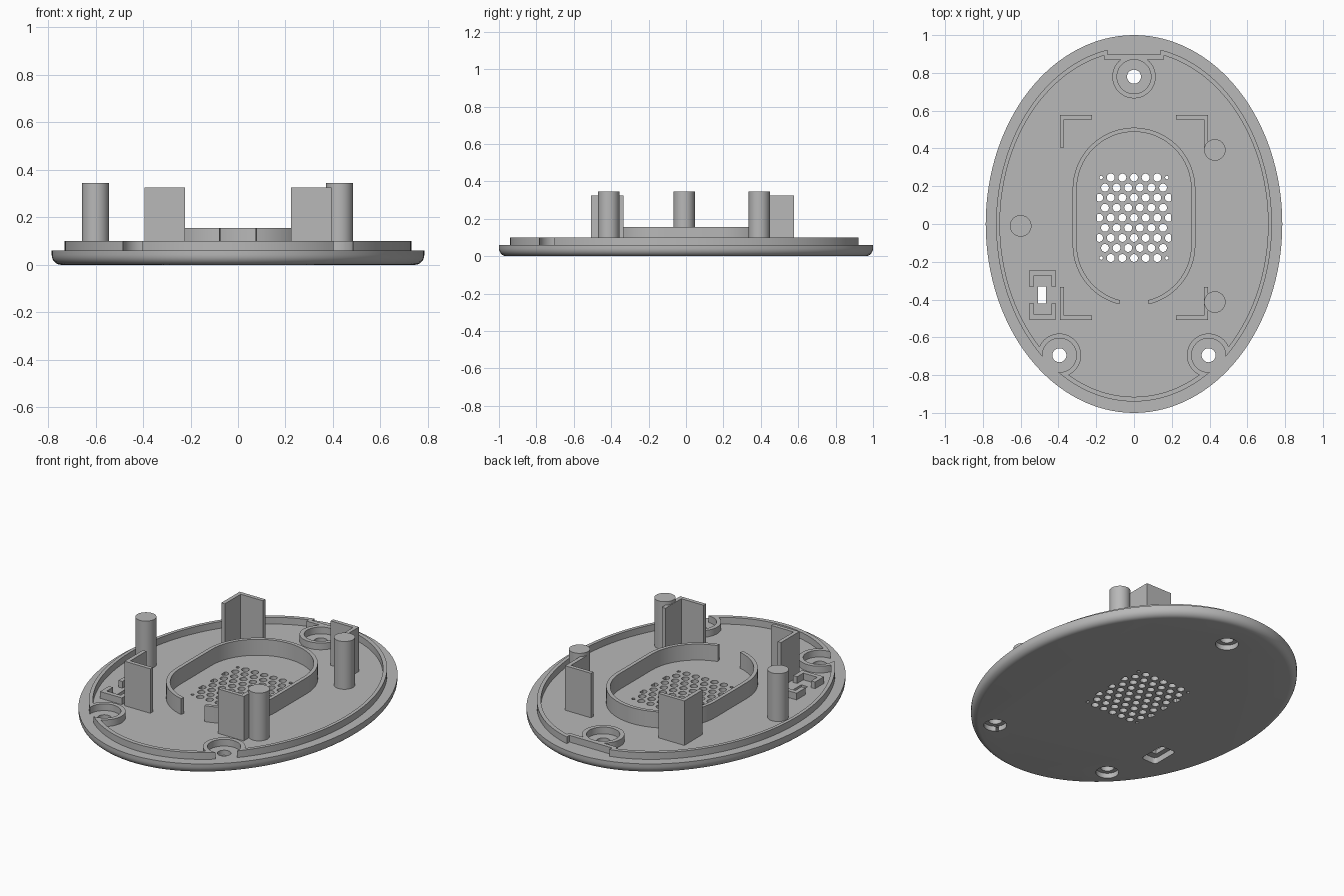
import bpy
import bmesh
from math import sin, cos, pi, radians

if "Cube" in bpy.data.objects:
    bpy.data.objects.remove(bpy.data.objects["Cube"])

grey = bpy.data.materials.new("plain grey plastic")
grey.use_nodes = True
grey.diffuse_color = (0.48, 0.48, 0.48, 1)
grey.node_tree.nodes["Principled BSDF"].inputs["Base Color"].default_value = (0.48, 0.48, 0.48, 1)

FLOOR, SUNK, LIP = 0.06, 0.052, 0.10


def arc(cx, cy, rx, ry, start=0, end=360, n=32):
    """Points along an elliptical arc; a full turn leaves out the repeated end."""
    steps = n if end - start == 360 else n - 1
    angles = [radians(start + (end - start) * i / steps) for i in range(n)]
    return [(cx + rx * cos(a), cy + ry * sin(a)) for a in angles]


def circle(cx, cy, r, n=32):
    return arc(cx, cy, r, r, n=n)


def box(x0, x1, y0, y1):
    return [(x0, y0), (x1, y0), (x1, y1), (x0, y1)]


def finish(name, bm):
    bmesh.ops.recalc_face_normals(bm, faces=bm.faces)
    mesh = bpy.data.meshes.new(name)
    bm.to_mesh(mesh)
    bm.free()
    mesh.materials.append(grey)
    obj = bpy.data.objects.new(name, mesh)
    bpy.context.collection.objects.link(obj)
    return obj


def loft(bm, rings):
    """Skin a stack of equal-length rings of 3D points and cap both ends."""
    rows = [[bm.verts.new(p) for p in ring] for ring in rings]
    for low, high in zip(rows, rows[1:]):
        for i in range(len(low)):
            j = (i + 1) % len(low)
            bm.faces.new((low[i], low[j], high[j], high[i]))
    bm.faces.new(rows[0][::-1])
    bm.faces.new(rows[-1])


def prism(name, outlines, z0, z1):
    """Extrude one or more outlines upward as one object."""
    bm = bmesh.new()
    for pts in outlines:
        loft(bm, [[(x, y, z) for x, y in pts] for z in (z0, z1)])
    return finish(name, bm)


def cut(target, cutter):
    """Subtract the cutter, bake the result and drop the cutter."""
    cutter.hide_render = True
    mod = target.modifiers.new("cut", 'BOOLEAN')
    mod.operation, mod.solver, mod.object = 'DIFFERENCE', 'EXACT', cutter
    graph = bpy.context.evaluated_depsgraph_get()
    mesh = bpy.data.meshes.new_from_object(target.evaluated_get(graph))
    target.modifiers.clear()
    target.data = mesh
    bpy.data.objects.remove(cutter)


parts = []
bosses = [(0, 0.78), (-0.395, -0.695), (0.395, -0.695)]

# Oval base plate with a rounded lower edge
rings = []
for k in range(7):
    a = pi / 2 * k / 6
    inset, z = 0.04 * (1 - sin(a)), 0.042 * (1 - cos(a))
    rings.append([(x, y, z) for x, y in arc(0, 0, 0.785 - inset, 1 - inset, n=128)])
rings.append([(x, y, FLOOR) for x, y in arc(0, 0, 0.785, 1, n=128)])
bm = bmesh.new()
loft(bm, rings)
plate = finish("base_plate", bm)
parts.append(plate)

# Screw holes with wider counterbores underneath
cut(plate, prism("screw_hole_cutter", [circle(x, y, 0.037) for x, y in bosses], -0.1, 0.2))
cut(plate, prism("counterbore_cutter", [circle(x, y, 0.062) for x, y in bosses], -0.1, 0.03))

# Switch slot with a recess underneath
cut(plate, prism("slot_cutter", [box(-0.508, -0.466, -0.42, -0.33)], -0.1, 0.2))
recess = [(-0.487 + sx * 0.03 + 0.02 * cos(radians(q + t)), -0.375 + sy * 0.065 + 0.02 * sin(radians(q + t)))
          for sx, sy, q in ((1, 1, 0), (-1, 1, 90), (-1, -1, 180), (1, -1, 270))
          for t in range(0, 91, 30)]
cut(plate, prism("recess_cutter", [recess], -0.1, 0.035))

# Staggered vent holes, trimmed at the sides of the grille
pitch, limit = 0.0615, 0.196
vents = []
for row in range(9):
    y = 0.033 + (4 - row) * pitch * 0.866
    if row % 2:
        xs = [(i - 2.5) * pitch for i in range(6)]
    else:
        xs = [i * pitch for i in range(-2, 3)]
        if 0 < row < 8:
            xs += [-3 * pitch, 3 * pitch]
        else:
            vents += [circle(s * 0.174, y, 0.01, 8) for s in (-1, 1)]
    for x in xs:
        vents.append([(max(-limit, min(limit, px)), py) for px, py in circle(x, y, 0.021, 14)])
vents = [[p for i, p in enumerate(v) if abs(p[0]) < limit or
          abs(v[i - 1][0]) < limit or abs(v[(i + 1) % len(v)][0]) < limit] for v in vents]
cut(plate, prism("vent_cutter", vents, -0.1, 0.2))

# Raised lip joined with the boss rings and the notch wall at the back
core = prism("lip_core", [arc(0, 0, 0.71, 0.915, n=128)], 0, 0.2)
cut(core, prism("boss_cutter", [circle(x, y, 0.115, 48) for x, y in bosses], -0.1, 0.3))
cut(core, prism("notch_wall_cutter", [box(-0.16, 0.16, 0.872, 1)], -0.1, 0.3))
lip = prism("raised_lip", [arc(0, 0, 0.73, 0.94, n=128)], SUNK, LIP)
cut(lip, core)
cut(lip, prism("pocket_cutter", [circle(x, y, 0.09, 48) for x, y in bosses], -0.1, 0.3))
cut(lip, prism("notch_cutter", [box(-0.14, 0.14, 0.897, 1.1)], -0.1, 0.3))
parts.append(lip)

# Open stadium-shaped wall round the grille
def stadium(r):
    gap = 14
    return (arc(0, -0.11, r, r, 270 + gap, 360, 16) + arc(0, 0.185, r, r, 0, 180, 32)
            + arc(0, -0.11, r, r, 180, 270 - gap, 16))


parts.append(prism("speaker_wall", [stadium(0.325) + stadium(0.303)[::-1]], SUNK, 0.155))

# Tall L-shaped corner brackets
t = 0.023
for side, sx in (("left", 1), ("right", -1)):
    for end, sy, yc in (("back", 1, 0.577), ("front", -1, -0.507)):
        ell = [(0, 0), (0.17, 0), (0.17, t), (t, t), (t, 0.173), (0, 0.173)]
        pts = [(sx * (0.393 - u), yc - sy * v) for u, v in ell]
        parts.append(prism(f"{end}_{side}_bracket", [pts], SUNK, 0.325))

# Round support posts
for name, x, y in (("right_post", -0.6, -0.01), ("back_left_post", 0.428, 0.392),
                   ("front_left_post", 0.428, -0.413)):
    parts.append(prism(name, [circle(x, y, 0.057)], SUNK, 0.345))

# Pair of low U-shaped guides round the slot
w, leg = 0.026, 0.084
u_shape = [(-0.072, 0), (0.072, 0), (0.072, leg), (0.072 - w, leg),
           (0.072 - w, w), (w - 0.072, w), (w - 0.072, leg), (-0.072, leg)]
for name, yc, s in (("back_slot_guide", -0.247, -1), ("front_slot_guide", -0.505, 1)):
    parts.append(prism(name, [[(x - 0.484, yc + s * y) for x, y in u_shape]], SUNK, LIP))

# Smooth curved walls while keeping hard edges
bpy.ops.object.select_all(action='DESELECT')
for obj in parts:
    obj.select_set(True)
bpy.context.view_layer.objects.active = plate
bpy.ops.object.shade_smooth_by_angle(angle=radians(30))
